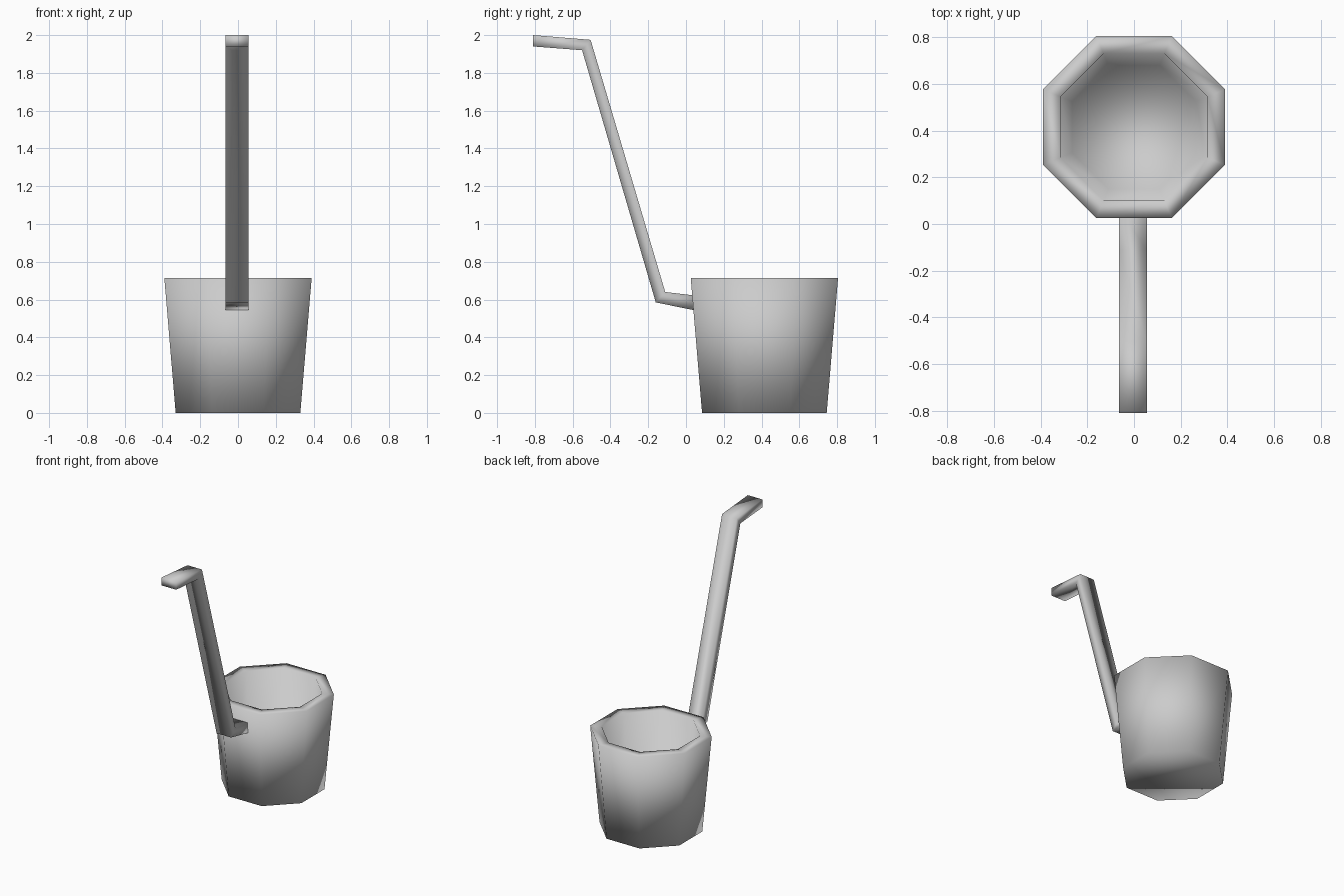
import bpy, bmesh, math

default = bpy.data.objects.get("Cube")
if default:
    bpy.data.objects.remove(default, do_unlink=True)

GREY = (0.6, 0.6, 0.6, 1)
metal = bpy.data.materials.new("plain_grey")
metal.use_nodes = True
metal.diffuse_color = GREY
metal.node_tree.nodes["Principled BSDF"].inputs["Base Color"].default_value = GREY


def finish(bm, name):
    """Turn a bmesh into a smooth-shaded object."""
    bmesh.ops.recalc_face_normals(bm, faces=bm.faces)
    for face in bm.faces:
        face.smooth = True
    mesh = bpy.data.meshes.new(name)
    bm.to_mesh(mesh)
    bm.free()
    mesh.materials.append(metal)
    obj = bpy.data.objects.new(name, mesh)
    bpy.context.collection.objects.link(obj)
    return obj


def bridge(bm, a, b):
    n = len(a)
    for i in range(n):
        j = (i + 1) % n
        bm.faces.new((a[i], a[j], b[j], b[i]))


# Cup: octagonal rings from outer base, over the rim, down to the inner floor
SIDES = 8
CUP_Y = 0.415
cup_profile = [(0.33, 0), (0.39, 0.715), (0.315, 0.715), (0.265, 0.06)]
bm = bmesh.new()
rings = []
for apothem, z in cup_profile:
    radius = apothem / math.cos(math.pi / SIDES)
    angles = [math.tau * (i + 0.5) / SIDES for i in range(SIDES)]
    rings.append([bm.verts.new((radius * math.cos(a),
                                CUP_Y + radius * math.sin(a), z)) for a in angles])
for lower, upper in zip(rings, rings[1:]):
    bridge(bm, lower, upper)
bm.faces.new(rings[0])
bm.faces.new(rings[-1])
finish(bm, "cup")

# Handle: flat bar bent twice, as pairs of upper and lower (y, z) points
handle_profile = [((-0.81, 2.0), (-0.81, 1.94)),
                  ((-0.505, 1.975), (-0.55, 1.92)),
                  ((-0.11, 0.64), (-0.16, 0.585)),
                  ((0.06, 0.62), (0.06, 0.54))]
LEFT, RIGHT = 0.055, -0.065
bm = bmesh.new()
sections = []
for upper, lower in handle_profile:
    corners = [(LEFT, upper), (RIGHT, upper), (RIGHT, lower), (LEFT, lower)]
    sections.append([bm.verts.new((x, *point)) for x, point in corners])
for near, far in zip(sections, sections[1:]):
    bridge(bm, near, far)
bm.faces.new(sections[0])
bm.faces.new(sections[-1])
finish(bm, "handle")
